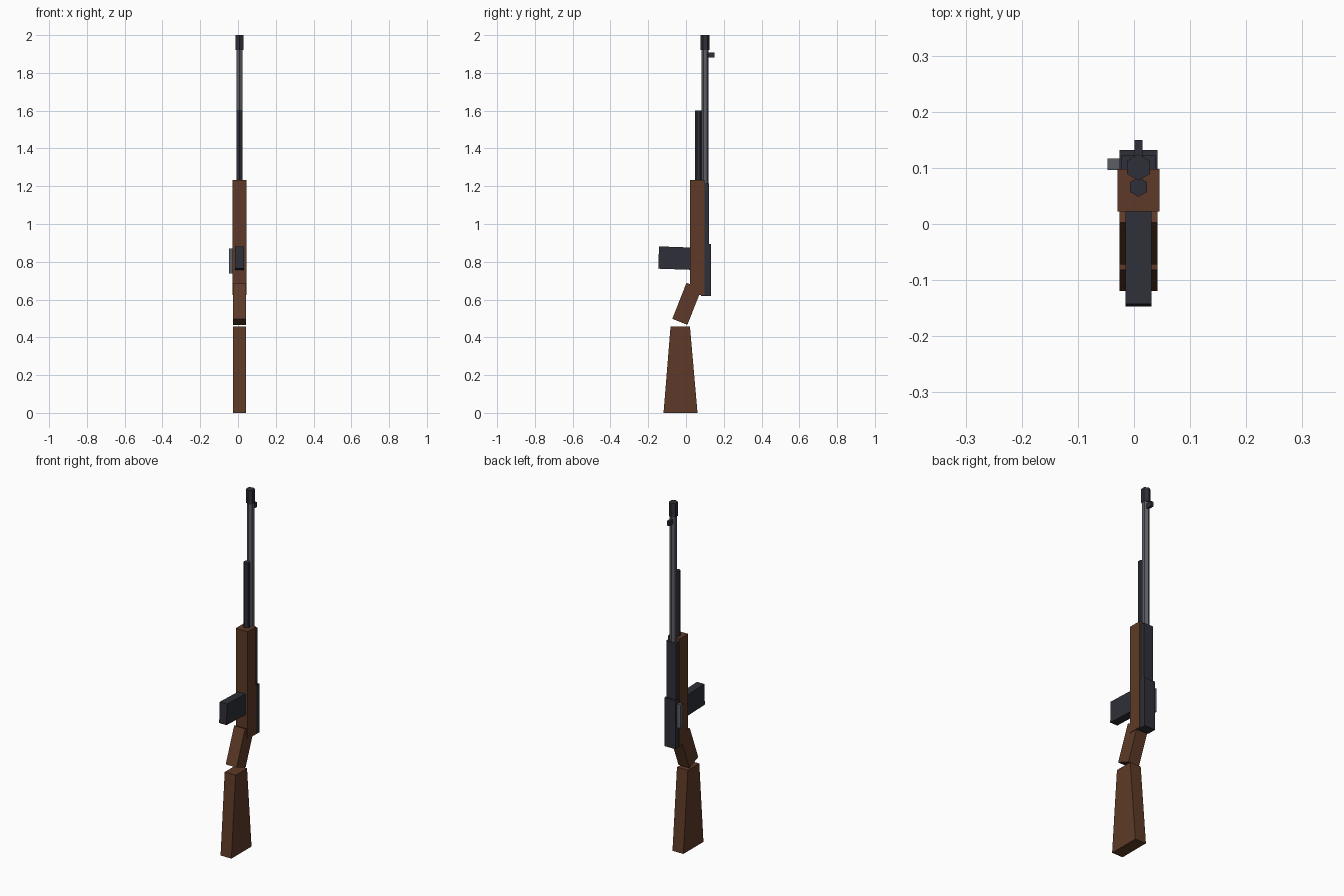
import bpy, math
from mathutils import Matrix

if "Cube" in bpy.data.objects:
    bpy.data.objects.remove(bpy.data.objects["Cube"], do_unlink=True)

MID = 0.008  # x of the centre line


def material(name, rgb):
    mat = bpy.data.materials.new(name)
    mat.use_nodes = True
    mat.diffuse_color = (*rgb, 1)
    mat.node_tree.nodes["Principled BSDF"].inputs["Base Color"].default_value = (*rgb, 1)
    return mat


wood = material("brown wood", (0.11, 0.042, 0.02))
dark = material("dark metal", (0.028, 0.029, 0.04))
steel = material("grey steel", (0.105, 0.112, 0.13))


def box(name, mat, width, y, z, x=MID, tilt=0):
    """Box spanning the y and z ranges, tilted about x through its centre."""
    bpy.ops.mesh.primitive_cube_add(size=1)
    ob = bpy.context.object
    ob.name = name
    ob.data.transform(Matrix.Diagonal((width, y[1] - y[0], z[1] - z[0], 1)))
    ob.location = (x, sum(y) / 2, sum(z) / 2)
    ob.rotation_euler.x = math.radians(tilt)
    ob.data.materials.append(mat)
    return ob


def tube(name, mat, radius, y, z):
    """Upright six-sided rod with corners facing front and back."""
    bpy.ops.mesh.primitive_cylinder_add(
        vertices=6, radius=radius, depth=z[1] - z[0], location=(MID, y, sum(z) / 2))
    ob = bpy.context.object
    ob.name = name
    ob.data.materials.append(mat)
    return ob


# Wooden furniture
box("fore_stock", wood, 0.074, (0.022, 0.098), (0.625, 1.232))
box("grip", wood, 0.068, (-0.038, 0.048), (0.475, 0.68), tilt=-21.5)
butt = box("butt_stock", wood, 0.068, (-0.119, 0.061), (0, 0.458))
for v in butt.data.vertices:  # taper towards the grip
    if v.co.z > 0:
        v.co.y = v.co.y * 0.57 - 0.0015

# Receiver, bolt and magazine
box("receiver", dark, 0.068, (0.08, 0.132), (0.62, 0.895))
box("receiver_cover", dark, 0.06, (0.08, 0.122), (0.88, 1.215))
box("bolt_handle", steel, 0.06, (0.096, 0.117), (0.737, 0.87), x=-0.017)
box("magazine", dark, 0.046, (-0.145, 0.05), (0.76, 0.878), tilt=-2)

# Barrel group
tube("barrel", steel, 0.019, 0.101, (1.15, 1.95))
tube("gas_tube", dark, 0.0175, 0.066, (1.2, 1.6))
tube("muzzle", dark, 0.0235, 0.101, (1.922, 2.0))
box("front_sight", dark, 0.014, (0.105, 0.15), (1.882, 1.909))
